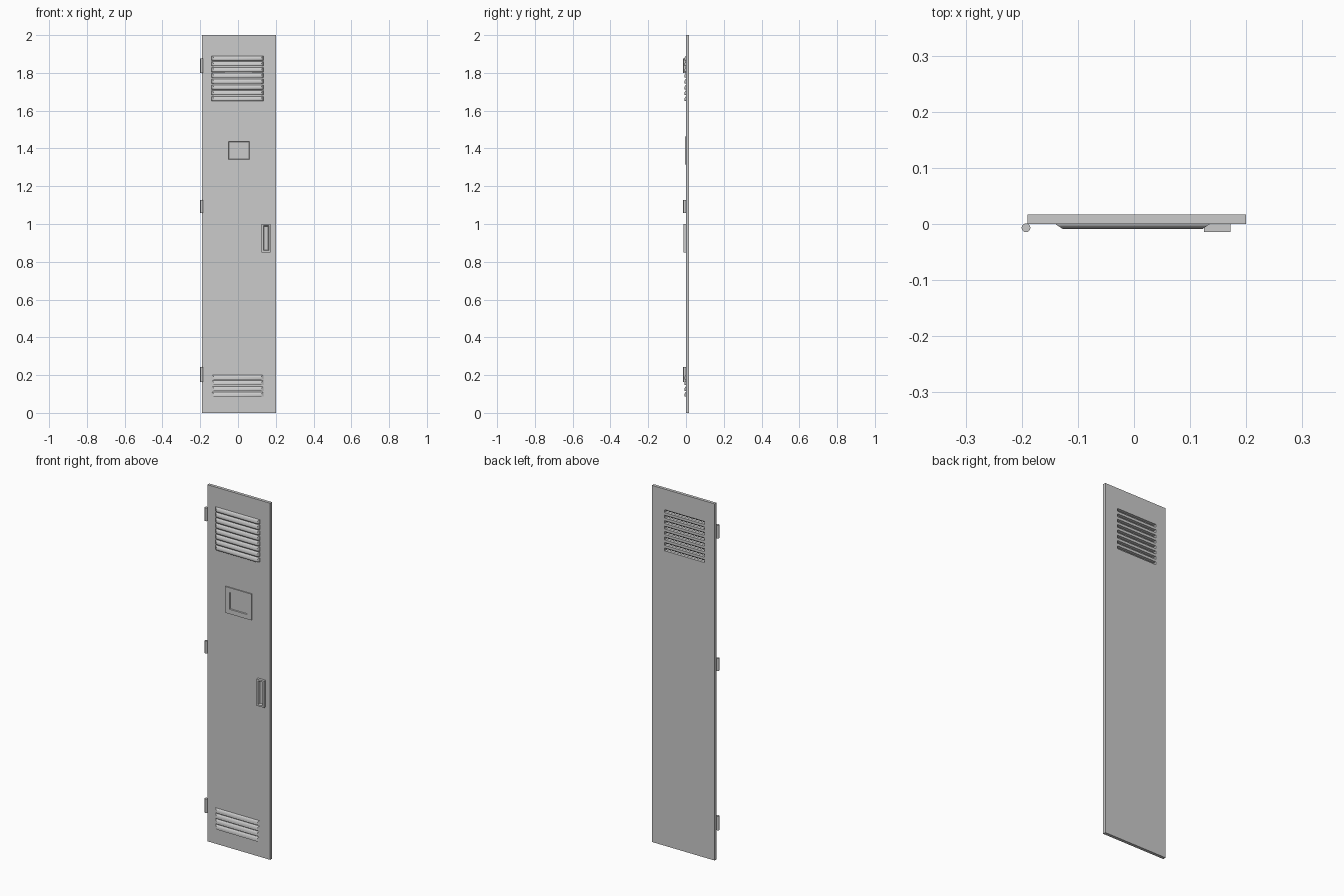
import bpy, bmesh, math

if "Cube" in bpy.data.objects:
    bpy.data.objects.remove(bpy.data.objects["Cube"])


def finish(name, bm, normals=True):
    if normals:
        bmesh.ops.recalc_face_normals(bm, faces=bm.faces)
    me = bpy.data.meshes.new(name)
    bm.to_mesh(me)
    bm.free()
    ob = bpy.data.objects.new(name, me)
    bpy.context.collection.objects.link(ob)
    return ob


def add_box(bm, x0, x1, y0, y1, z0, z1):
    verts = bmesh.ops.create_cube(bm, size=1)["verts"]
    for v in verts:
        v.co = (x1 if v.co.x > 0 else x0, y1 if v.co.y > 0 else y0,
                z1 if v.co.z > 0 else z0)


def louver(name, z0, is_open, x0=-0.14, x1=0.135, depth=0.009, height=0.024):
    """Pressed hood with a quarter-round profile and tapered ends."""
    bm = bmesh.new()
    steps, rows = 5, []
    for i in range(steps + 1):
        a = math.pi / 2 * i / steps
        y, z, t = -depth * math.sin(a), z0 + height * math.cos(a), 0.013 * math.sin(a)
        pts = [(x0, 0, z), (x0 + t, y, z), (x1 - t, y, z), (x1, 0, z)]
        if i == 0:
            pts = [(x0, 0, z), (x0 + .001, 0, z), (x1 - .001, 0, z), (x1, 0, z)]
        rows.append([bm.verts.new(p) for p in pts])
    for a, b in zip(rows, rows[1:]):
        for k in range(3):
            bm.faces.new((a[k], b[k], b[k + 1], a[k + 1]))
    if not is_open:
        bm.faces.new(rows[-1][::-1])
    ob = finish(name, bm, False)
    if is_open:
        mod = ob.modifiers.new("sheet", "SOLIDIFY")
        mod.thickness = 0.0012
    return ob


def recessed_frame(name, x0, x1, z0, z1, depth, border, floor, taper):
    """Raised block whose front face is inset and pushed back."""
    bm = bmesh.new()
    add_box(bm, x0, x1, -depth, 0.001, z0, z1)
    bm.faces.ensure_lookup_table()
    front = min(bm.faces, key=lambda f: f.calc_center_median().y)
    bmesh.ops.inset_region(bm, faces=[front], thickness=border, use_even_offset=True)
    bmesh.ops.inset_region(bm, faces=[front], thickness=taper, use_even_offset=True)
    for v in front.verts:
        v.co.y = -floor
    return finish(name, bm)


PITCH = 0.0306
upper = [1.652 + PITCH * i for i in range(8)]
lower = [0.086 + PITCH * i for i in range(4)]

# Door panel with vent slots cut through behind the upper louvers
bm = bmesh.new()
add_box(bm, -0.19, 0.2, 0, 0.017, 0, 2)
door = finish("door_panel", bm)
bm = bmesh.new()
for z in upper:
    add_box(bm, -0.127, 0.122, -0.05, 0.05, z + 0.002, z + 0.018)
cutter = finish("slot_cutter", bm)
cutter.hide_render = True
mod = door.modifiers.new("slots", "BOOLEAN")
mod.operation, mod.solver, mod.object = "DIFFERENCE", "EXACT", cutter
bpy.context.view_layer.objects.active = door
door.select_set(True)
bpy.ops.object.modifier_apply(modifier="slots")
bpy.data.objects.remove(cutter)

# Louvers: open hoods above, closed pressings below
louvers = [louver(f"upper_louver_{i}", z, True) for i, z in enumerate(upper)]
louvers += [louver(f"lower_louver_{i}", z, False) for i, z in enumerate(lower)]

# Card holder and handle
recessed_frame("card_holder", -0.075, 0.087, 1.315, 1.462, 0.006, 0.026, 0.001, 0.002)
recessed_frame("handle", 0.125, 0.172, 0.85, 1.0, 0.0145, 0.009, 0.003, 0.004)

# Hinge barrels
hinges = []
for i, (z0, z1) in enumerate([(0.164, 0.243), (1.058, 1.128), (1.8, 1.875)]):
    bpy.ops.mesh.primitive_cylinder_add(vertices=16, radius=0.0078, depth=z1 - z0,
                                        location=(-0.1925, -0.0068, (z0 + z1) / 2))
    bpy.context.object.name = f"hinge_{i}"
    hinges.append(bpy.context.object)

# Smooth the rounded parts only
bpy.ops.object.select_all(action="DESELECT")
for ob in louvers + hinges:
    ob.select_set(True)
bpy.context.view_layer.objects.active = hinges[0]
bpy.ops.object.shade_smooth_by_angle(angle=math.radians(35))
